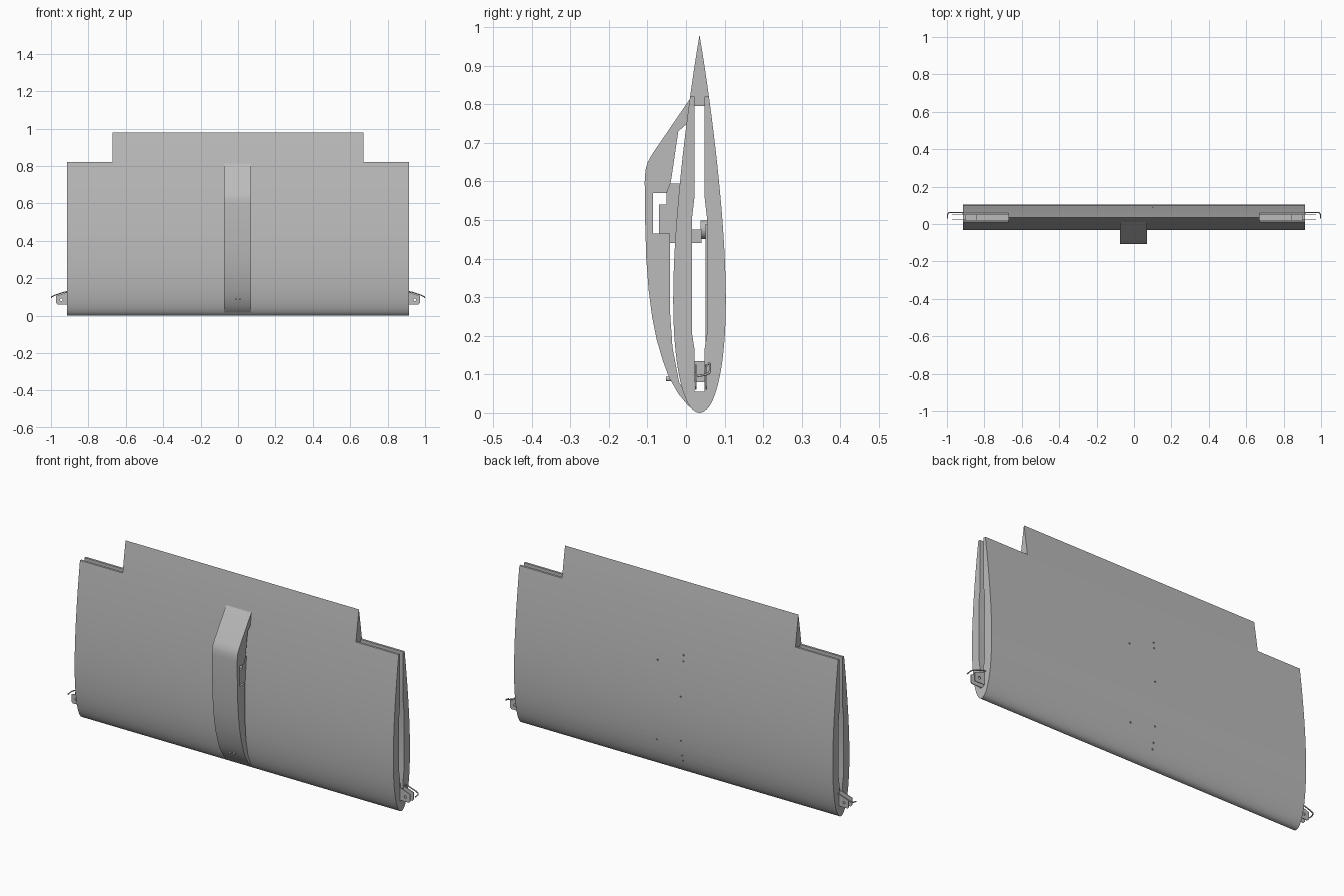
import bpy, bmesh, math
from mathutils import Matrix

cube = bpy.data.objects.get("Cube")
if cube:
    bpy.data.objects.remove(cube, do_unlink=True)

MID, CHORD, SPAN, NOTCH_X, NOTCH_Z = 0.035, 0.98, 0.915, 0.67, 0.82

grey = bpy.data.materials.new("plain grey")
grey.use_nodes = True
grey.diffuse_color = (0.5, 0.5, 0.5, 1)
grey.node_tree.nodes["Principled BSDF"].inputs["Base Color"].default_value = (0.5, 0.5, 0.5, 1)


def finish(name, bm):
    bmesh.ops.recalc_face_normals(bm, faces=bm.faces)
    mesh = bpy.data.meshes.new(name)
    bm.to_mesh(mesh)
    bm.free()
    mesh.materials.append(grey)
    ob = bpy.data.objects.new(name, mesh)
    bpy.context.collection.objects.link(ob)
    return ob


def prism(name, pts, x0, x1):
    """Extrude a (y, z) outline along x."""
    bm = bmesh.new()
    face = bm.faces.new([bm.verts.new((x0, y, z)) for y, z in pts])
    out = bmesh.ops.extrude_face_region(bm, geom=[face])
    moved = [v for v in out["geom"] if isinstance(v, bmesh.types.BMVert)]
    bmesh.ops.translate(bm, verts=moved, vec=(x1 - x0, 0, 0))
    return finish(name, bm)


def box(name, x0, x1, y0, y1, z0, z1):
    return prism(name, [(y0, z0), (y1, z0), (y1, z1), (y0, z1)], x0, x1)


def rod(name, x, y0, y1, z, r, sides=16):
    """Cylinder along y."""
    bm = bmesh.new()
    bmesh.ops.create_cone(bm, cap_ends=True, segments=sides, radius1=r, radius2=r, depth=y1 - y0,
                          matrix=Matrix.Translation((x, (y0 + y1) / 2, z)) @ Matrix.Rotation(math.pi / 2, 4, 'X'))
    return finish(name, bm)


def cut(target, cutters):
    for c in cutters:
        mod = target.modifiers.new("cut", 'BOOLEAN')
        mod.operation, mod.solver, mod.object = 'DIFFERENCE', 'EXACT', c
    bpy.context.view_layer.objects.active = target
    for mod in list(target.modifiers):
        bpy.ops.object.modifier_apply(modifier=mod.name)
    for c in cutters:
        bpy.data.objects.remove(c, do_unlink=True)


def smooth(ob):
    bpy.ops.object.select_all(action='DESELECT')
    ob.select_set(True)
    bpy.context.view_layer.objects.active = ob
    bpy.ops.object.shade_smooth_by_angle(angle=math.radians(25))


def half_thickness(s):
    return 0.139 * 5 * CHORD * (0.2969 * math.sqrt(s) - 0.126 * s - 0.3516 * s**2
                                + 0.2843 * s**3 - 0.1036 * s**4)


# Wing: symmetric aerofoil standing on its nose
steps = 36
stations = [1 - math.cos(math.pi / 2 * i / steps) for i in range(1, steps)]
side = [(half_thickness(s), s * CHORD) for s in stations]
outline = [(MID, 0)] + [(MID + h, z) for h, z in side] + [(MID, CHORD)]
outline += [(MID - h, z) for h, z in reversed(side)]
wing = prism("wing", outline, -SPAN, SPAN)

# Hollow channel along the span, open at the stepped ends
half = [(0.013, 0.055), (0.013, 0.165), (0.02, 0.21), (0.02, 0.5), (0.013, 0.56), (0.013, 0.795)]
channel = [(MID + h, z) for h, z in half] + [(MID - h, z) for h, z in reversed(half)]
cutters = [prism("channel_cutter", channel, -1, 1)]
for s in (-1, 1):
    a, b = sorted((s * NOTCH_X, s * 1.1))
    cutters.append(box("step_cutter", a, b, -0.2, 0.2, NOTCH_Z, 1.1))
    cutters.append(box("slot_cutter", a, b, MID - 0.013, MID + 0.013, 0.78, 0.9))
# Back screw holes
for x, z in [(0.1, 0.56), (0.1, 0.15), (-0.045, 0.62), (-0.045, 0.59),
             (-0.04, 0.41), (-0.04, 0.18), (-0.04, 0.1), (-0.04, 0.07)]:
    cutters.append(rod("hole_cutter", x, 0.052, 0.2, z, 0.004, 8))
cut(wing, cutters)
smooth(wing)

# Front fairing with a hollow back
fairing = prism("front_fairing", [
    (0.03, 0.003), (0.005, 0.02), (-0.02, 0.05), (-0.043, 0.09), (-0.06, 0.135), (-0.076, 0.19),
    (-0.088, 0.25), (-0.097, 0.32), (-0.103, 0.4), (-0.106, 0.5), (-0.107, 0.6), (-0.105, 0.63),
    (-0.099, 0.65), (-0.088, 0.67), (0.013, 0.818), (0.022, 0.818), (0.012, 0.757), (-0.02, 0.73),
    (-0.036, 0.62), (-0.04, 0.595), (-0.05, 0.57), (-0.085, 0.57), (-0.085, 0.465), (-0.042, 0.465),
    (-0.042, 0.27), (-0.035, 0.17), (-0.018, 0.08), (0.01, 0.03)], -0.075, 0.07)
smooth(fairing)
box("bracket_base", -0.05, 0.06, -0.07, -0.018, 0.44, 0.54)
box("bracket_top", -0.05, 0.06, -0.05, -0.012, 0.54, 0.595)
for x in (-0.011, 0.011):
    smooth(rod("fairing_screw", x, -0.052, -0.03, 0.088, 0.006))

# Fittings inside the channel
box("inner_block", -0.04, 0.04, 0.014, 0.04, 0.44, 0.475)
smooth(rod("inner_pivot", 0, 0.038, 0.056, 0.475, 0.024))
box("inner_plate", -0.12, 0.12, 0.05, 0.056, 0.17, 0.49)

# End hinges: two drilled lugs, a block and a bent wire on each side
for s, label in ((1, "left"), (-1, "right")):
    for y in (0.023, 0.05):
        bm = bmesh.new()
        shape = [(0.85, 0.06), (0.965, 0.06), (0.972, 0.068), (0.972, 0.105), (0.915, 0.125), (0.85, 0.125)]
        face = bm.faces.new([bm.verts.new((s * x, y, z)) for x, z in shape])
        out = bmesh.ops.extrude_face_region(bm, geom=[face])
        bmesh.ops.translate(bm, verts=[v for v in out["geom"] if isinstance(v, bmesh.types.BMVert)],
                            vec=(0, 0.004, 0))
        lug = finish(label + "_hinge_lug", bm)
        cut(lug, [rod("hole_cutter", s * 0.945, 0, 0.1, 0.085, 0.007)])
    a, b = sorted((s * 0.84, s * 0.9))
    box(label + "_hinge_block", a, b, 0.021, 0.049, 0.08, 0.135)
    strip = [(0.9, 0.058, 0.13), (0.93, 0.062, 0.125), (0.975, 0.062, 0.11),
             (0.992, 0.06, 0.103), (0.997, 0.05, 0.099), (0.997, 0.03, 0.096)]
    curve = bpy.data.curves.new(label + "_hinge_wire", 'CURVE')
    curve.dimensions, curve.bevel_depth, curve.bevel_resolution = '3D', 0.003, 2
    curve.use_fill_caps = True
    spline = curve.splines.new('POLY')
    spline.points.add(len(strip) - 1)
    for p, (x, y, z) in zip(spline.points, strip):
        p.co = (s * x, y, z, 1)
    curve.materials.append(grey)
    bpy.context.collection.objects.link(bpy.data.objects.new(label + "_hinge_wire", curve))
